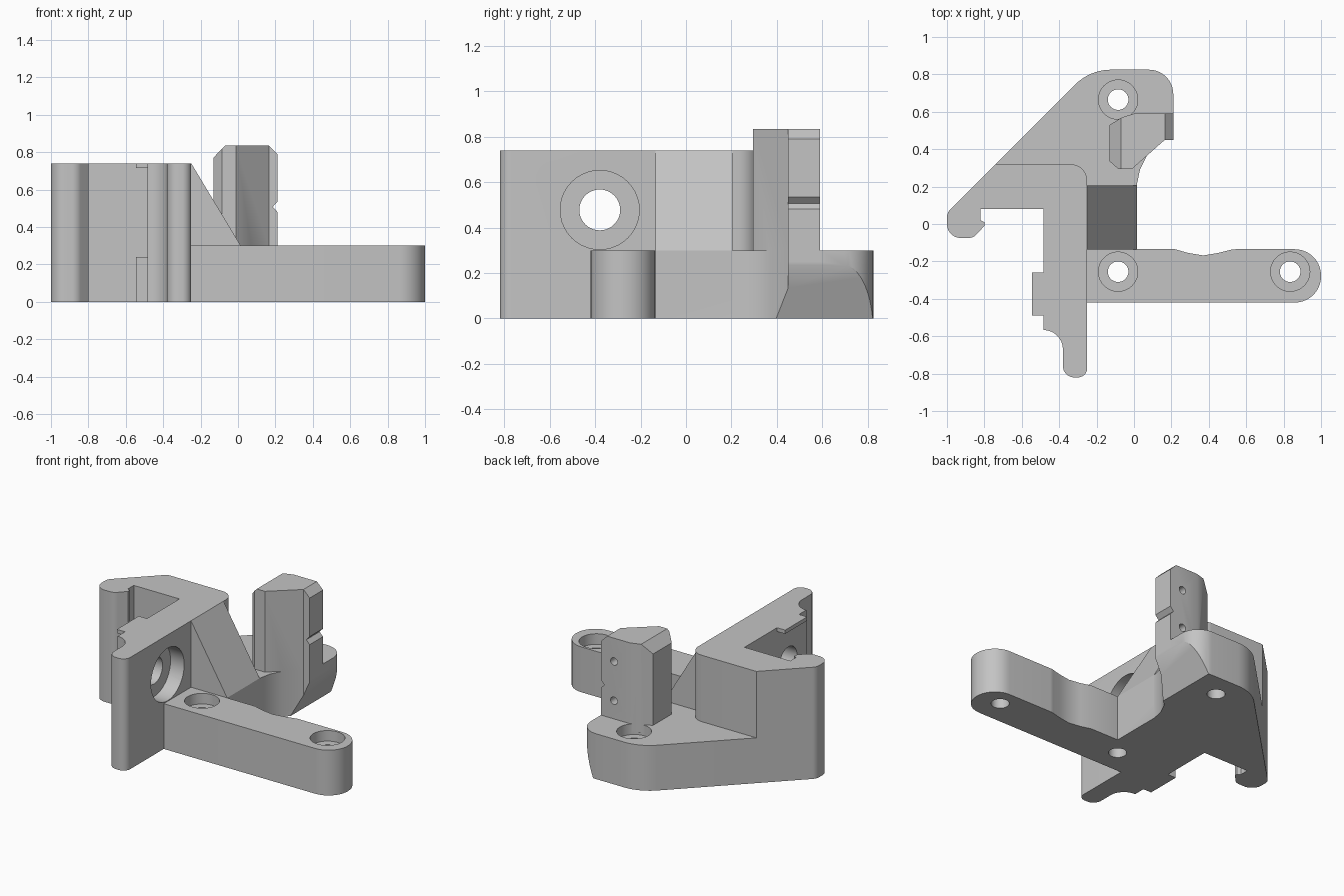
import bpy, bmesh, math
from mathutils import Vector

if "Cube" in bpy.data.objects:
    bpy.data.objects.remove(bpy.data.objects["Cube"])

grey = bpy.data.materials.new("plain_grey")
grey.use_nodes = True
grey.diffuse_color = (0.55, 0.55, 0.55, 1)
grey.node_tree.nodes["Principled BSDF"].inputs["Base Color"].default_value = grey.diffuse_color


def rounded(points, steps=10):
    """Outline whose corners (x, y, radius) are replaced by arcs."""
    out = []
    for i, p in enumerate(points):
        c = Vector(p[:2])
        if len(p) < 3:
            out.append(c)
            continue
        u = (Vector(points[i - 1][:2]) - c).normalized()
        v = (Vector(points[(i + 1) % len(points)][:2]) - c).normalized()
        half = u.angle(v) / 2
        centre = c + (u + v).normalized() * (p[2] / math.sin(half))
        start = c + u * (p[2] / math.tan(half)) - centre
        end = c + v * (p[2] / math.tan(half)) - centre
        sweep = math.pi - 2 * half
        for k in range(steps + 1):
            t = k / steps
            arc = (start * math.sin((1 - t) * sweep) + end * math.sin(t * sweep)) / math.sin(sweep)
            out.append(centre + arc)
    return out


def prism(name, points, lo, hi, axis="z"):
    """Extrude an outline along an axis."""
    place = {"x": lambda p, t: (t, p[0], p[1]),
             "y": lambda p, t: (p[0], t, p[1]),
             "z": lambda p, t: (p[0], p[1], t)}[axis]
    bm = bmesh.new()
    outline = rounded(points)
    rings = [[bm.verts.new(place(p, t)) for p in outline] for t in (lo, hi)]
    bm.faces.new(rings[0])
    bm.faces.new(rings[1])
    n = len(outline)
    for i in range(n):
        j = (i + 1) % n
        bm.faces.new((rings[0][i], rings[0][j], rings[1][j], rings[1][i]))
    bmesh.ops.recalc_face_normals(bm, faces=bm.faces)
    mesh = bpy.data.meshes.new(name)
    bm.to_mesh(mesh)
    bm.free()
    mesh.materials.append(grey)
    obj = bpy.data.objects.new(name, mesh)
    bpy.context.collection.objects.link(obj)
    return obj


def rod(a, b, r, lo, hi, axis="z", n=40):
    circle = [(a + r * math.cos(math.tau * k / n), b + r * math.sin(math.tau * k / n)) for k in range(n)]
    return prism("cutter", circle, lo, hi, axis)


def combine(obj, other, operation="DIFFERENCE"):
    mod = obj.modifiers.new("join", "BOOLEAN")
    mod.operation, mod.solver, mod.object = operation, "EXACT", other
    bpy.context.view_layer.objects.active = obj
    bpy.ops.object.modifier_apply(modifier=mod.name)
    bpy.data.objects.remove(other)


LOW, TALL = 0.30, 0.74

# Tall hooked wall
bracket = prism("bracket", [
    (-0.25, -0.82, 0.05), (-0.25, 0.32, 0.09), (-0.74, 0.32), (-1, 0.06, 0.06),
    (-1, -0.075, 0.075), (-0.86, -0.075, 0.06), (-0.8, -0.01), (-0.8, 0.01),
    (-0.82, 0.02), (-0.82, 0.08), (-0.485, 0.08), (-0.485, -0.26), (-0.545, -0.26),
    (-0.545, -0.49), (-0.485, -0.49), (-0.485, -0.567), (-0.38, -0.567, 0.104),
    (-0.38, -0.82, 0.06)], 0, TALL)

# Gap between the two side tabs
combine(bracket, prism("cutter", [(-0.6, 0.24), (-0.485, 0.24), (-0.485, 0.715), (-0.6, 0.715)],
                       -0.6, -0.2, "y"))

# Low base with side arm and rear pad
base = prism("base", [
    (-0.3, -0.42), (1, -0.42, 0.14), (1, -0.135, 0.14), (0.53, -0.135, 0.1),
    (0.45, -0.155), (0.37, -0.168), (0.29, -0.155), (0.22, -0.135), (0.015, -0.135),
    (0.015, 0.21), (0.032, 0.29), (0.07, 0.366), (0.165, 0.45), (0.21, 0.45),
    (0.21, 0.825, 0.13), (-0.235, 0.825, 0.27), (-0.74, 0.32), (-0.3, 0.2)], 0, LOW)

# Undercut on the rear pad
combine(base, prism("cutter", [(0.083, -0.05), (0.228, 0.275), (0.4, 0.275), (0.4, -0.05)],
                    0.3, 0.9, "y"))

# Sloping rib against the wall
rib = prism("rib", [(-0.3, 0.1), (0.015, 0.1), (0.015, LOW), (-0.25, TALL), (-0.3, TALL)],
            -0.135, 0.205, "y")

combine(bracket, base, "UNION")
combine(bracket, rib, "UNION")

# Vertical screw holes with counterbores
for x, y in ((-0.085, -0.255), (0.835, -0.255), (-0.085, 0.665)):
    combine(bracket, rod(x, y, 0.055, -0.1, 0.5))
    combine(bracket, rod(x, y, 0.105, LOW - 0.07, 0.5))

# Horizontal hole with counterbore through the wall
combine(bracket, rod(-0.38, 0.478, 0.09, -0.7, 0, "x"))
combine(bracket, rod(-0.38, 0.478, 0.174, -0.35, -0.1, "x"))

# Upright post with bevelled top, side notch and two rear holes
post = prism("post", [
    (-0.13, 0.53), (-0.065, 0.57), (0, 0.59), (0.21, 0.59), (0.21, 0.45),
    (0.165, 0.45), (-0.01, 0.295), (-0.085, 0.295), (-0.13, 0.335)], 0.25, 0.835)
for cut in ([(-0.2, 0.7), (-0.04, 0.865), (-0.2, 0.865)],
            [(0.25, 0.75), (0.25, 0.865), (0.135, 0.865)],
            [(0.185, 0.507), (0.26, 0.43), (0.26, 0.59)]):
    combine(post, prism("cutter", cut, 0.2, 0.7, "y"))
for z in (0.42, 0.68):
    combine(post, rod(0.115, z, 0.025, 0.48, 0.7, "y", 20))
combine(bracket, post, "UNION")

# Smooth the curved sides, keep hard edges
bpy.ops.object.select_all(action="DESELECT")
bracket.select_set(True)
bpy.context.view_layer.objects.active = bracket
bpy.ops.object.shade_smooth_by_angle(angle=math.radians(25))
